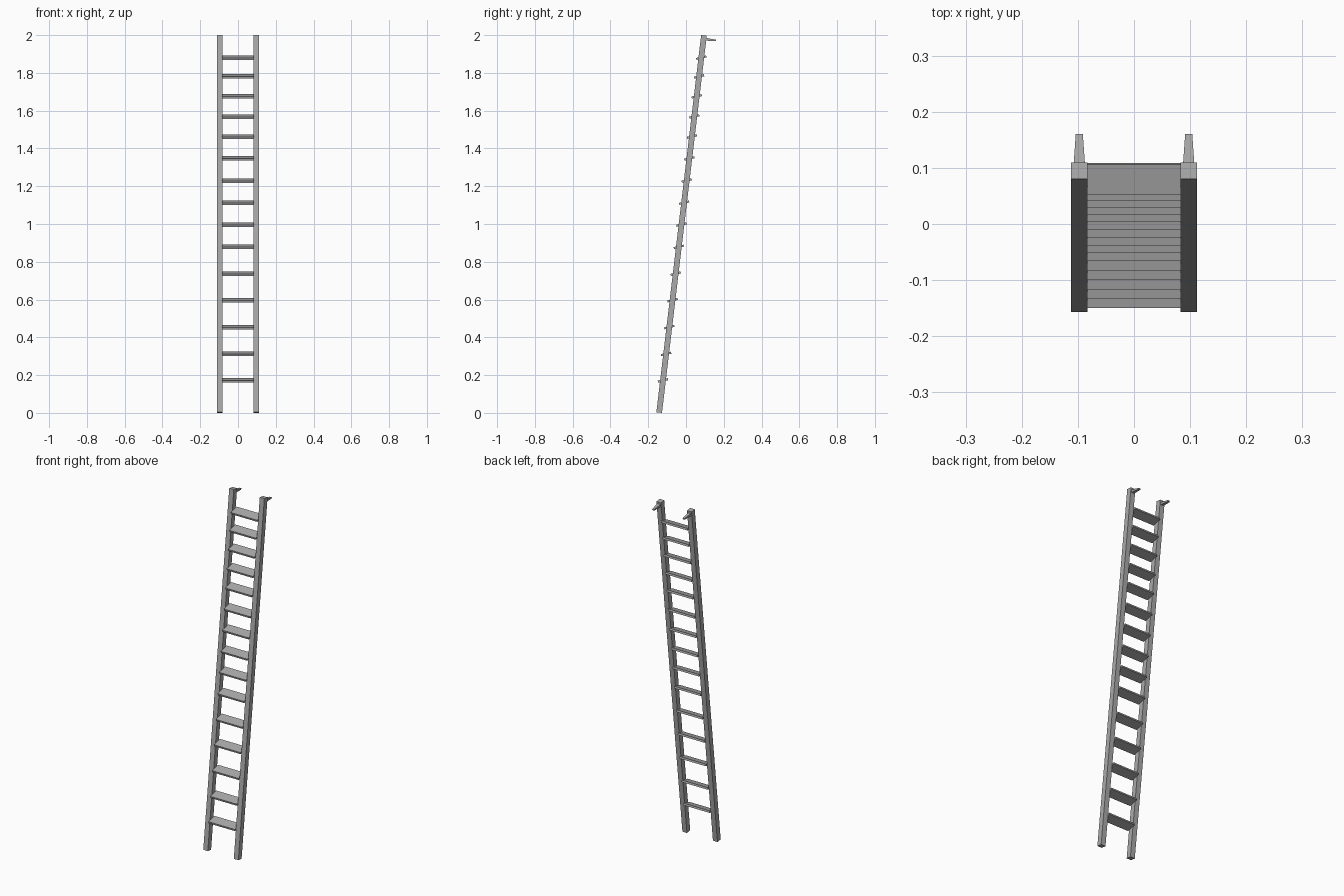
import bpy, bmesh, math
from mathutils import Matrix, Vector

if "Cube" in bpy.data.objects:
    bpy.data.objects.remove(bpy.data.objects["Cube"])

LEAN = math.atan2(0.237, 1.9965)   # ladder leans back toward +y
SLOPE = math.tan(LEAN)

grey = bpy.data.materials.new("dark_grey")
grey.diffuse_color = (0.4, 0.4, 0.4, 1)
grey.use_nodes = True
grey.node_tree.nodes["Principled BSDF"].inputs["Base Color"].default_value = grey.diffuse_color


def box(name, size, loc, tilt, taper=None):
    """Box tilted about x; taper = (x, z) scale of its +y end."""
    bm = bmesh.new()
    bmesh.ops.create_cube(bm, size=1)
    for v in bm.verts:
        if taper and v.co.y > 0:
            v.co.x *= taper[0]
            v.co.z *= taper[1]
        v.co = Vector(a * b for a, b in zip(v.co, size))
    bm.transform(Matrix.Translation(loc) @ Matrix.Rotation(tilt, 4, 'X'))
    me = bpy.data.meshes.new(name)
    bm.to_mesh(me)
    bm.free()
    me.materials.append(grey)
    ob = bpy.data.objects.new(name, me)
    bpy.context.collection.objects.link(ob)
    return ob


def centre_y(z):
    return -0.0235 + (z - 1.0) * SLOPE


for side, s in (("left", -1), ("right", 1)):
    # side rail, ends cut square to its length
    box(f"{side}_rail", (0.029, 0.03, 2.0105), (s * 0.0975, centre_y(1.0), 1.0), -LEAN)
    # tapered hook behind the rail top
    box(f"{side}_hook", (0.021, 0.06, 0.015), (s * 0.0975, 0.13, 1.975),
        -LEAN, (0.6, 0.5))

# flat treads, slightly raised at the back, closer together toward the top
heights = [0.172, 0.312, 0.454, 0.597, 0.737, 0.879, 0.997, 1.113, 1.23,
           1.347, 1.463, 1.569, 1.676, 1.781, 1.88]
for i, z in enumerate(heights):
    box(f"tread_{i + 1}", (0.168, 0.055, 0.011), (0, centre_y(z), z), math.radians(14))
